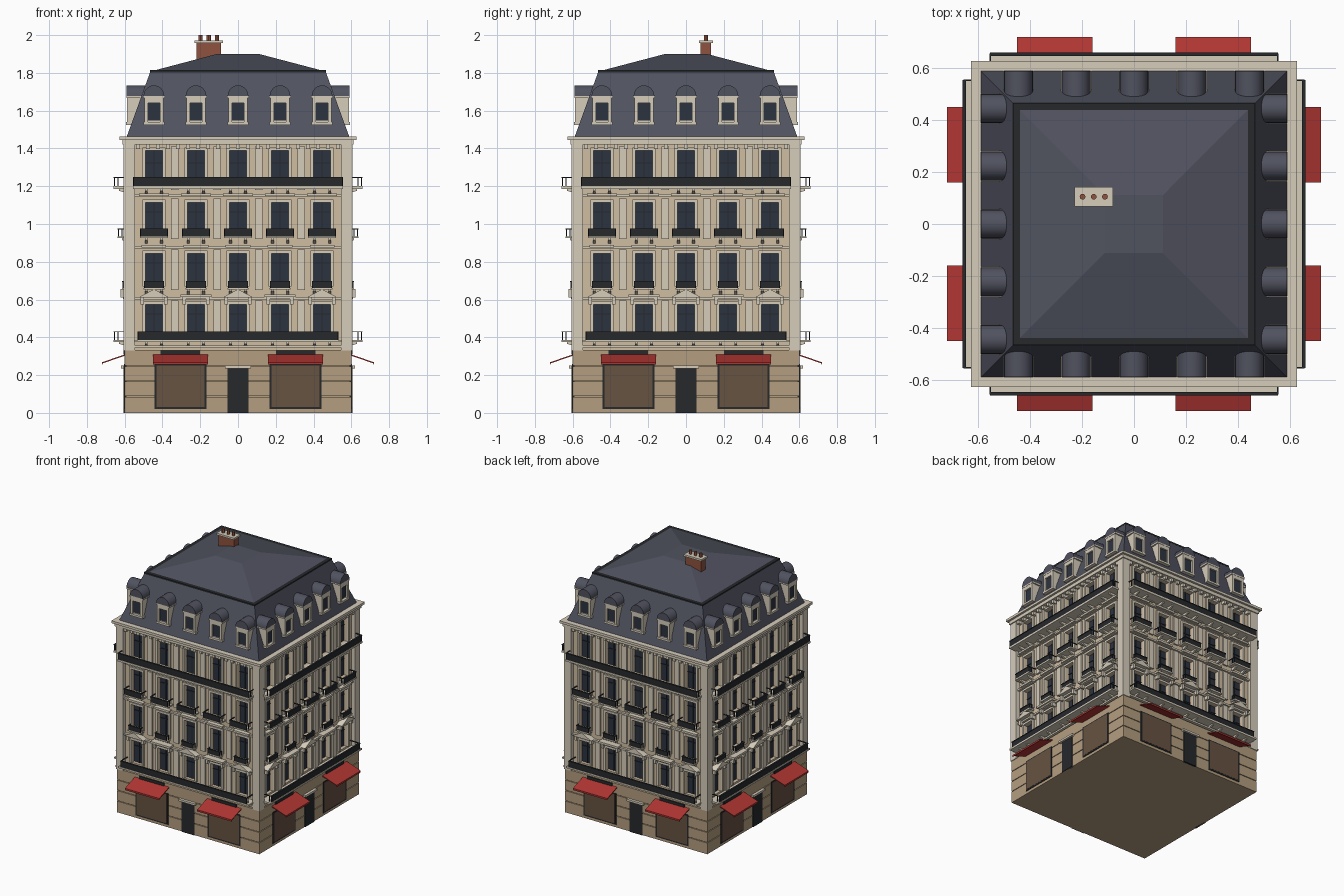
import bpy, bmesh
from math import pi, sin, cos
from mathutils import Matrix

if "Cube" in bpy.data.objects:
    bpy.data.objects.remove(bpy.data.objects["Cube"])

def mat(name, hexcol):
    m = bpy.data.materials.new(name)
    c = [int(hexcol[i:i + 2], 16) / 255 for i in (0, 2, 4)]
    m.diffuse_color = [((v + .055) / 1.055) ** 2.4 for v in c] + [1]
    m.use_nodes = True
    m.node_tree.nodes["Principled BSDF"].inputs["Base Color"].default_value = m.diffuse_color
    return m

STONE = mat("light stone", "d6cdbb")
WALL = mat("warm wall", "d0bda2")
BASE = mat("base stone", "b49e80")
SLATE = mat("slate", "50525f")
IRON = mat("iron", "26282b")
GLASS = mat("glass", "2c3340")
SHOP = mat("shop glass", "675342")
RED = mat("red canvas", "b03632")
BRICK = mat("brick", "8f523e")
parts = {}

def prism(name, material, pts, a, b, axis='D'):
    """Extrude a profile: axis 'D' = (x,z) profile outward, 'X' = (depth,z) profile sideways."""
    bm = parts.setdefault(name, (bmesh.new(), material))[0]
    put = (lambda p, t: (p[0], -t, p[1])) if axis == 'D' else (lambda p, t: (t, -p[0], p[1]))
    lo = [bm.verts.new(put(p, a)) for p in pts]
    hi = [bm.verts.new(put(p, b)) for p in pts]
    bm.faces.new(lo)
    bm.faces.new(hi[::-1])
    for i in range(len(pts)):
        j = (i + 1) % len(pts)
        bm.faces.new((lo[i], hi[i], hi[j], lo[j]))

def box(name, material, x0, x1, d0, d1, z0, z1):
    prism(name, material, [(x0, z0), (x1, z0), (x1, z1), (x0, z1)], d0, d1)

def bar(name, material, x, half, d0, d1, z0, z1):
    box(name, material, x - half, x + half, d0, d1, z0, z1)

def finish(name, sides):
    """Turn a collected part into an object, repeated around the building."""
    bm, material = parts.pop(name)
    src = bm.verts[:] + bm.edges[:] + bm.faces[:]
    for k in range(1, sides):
        new = bmesh.ops.duplicate(bm, geom=src)["geom"]
        bmesh.ops.rotate(bm, cent=(0, 0, 0), matrix=Matrix.Rotation(k * pi / 2, 3, 'Z'),
                         verts=[v for v in new if isinstance(v, bmesh.types.BMVert)])
    bmesh.ops.recalc_face_normals(bm, faces=bm.faces)
    me = bpy.data.meshes.new(name)
    bm.to_mesh(me)
    me.materials.append(material)
    ob = bpy.data.objects.new(name, me)
    bpy.context.collection.objects.link(ob)
    return ob

def railing(name, x, half, d, z0, z1):
    bar(name, IRON, x, half, d - .006, d, z0, z1)
    bar(name, IRON, x, half + .002, d - .01, d + .003, z1 - .005, z1)
    for s in (-1, 1):
        bar(name, IRON, x + s * half, .003, .575, d, z1 - .005, z1)
        bar(name, IRON, x + s * half, .003, d - .024, d - .019, z0, z1)

AXES = [-.445, -.2225, 0, .2225, .445]
FLOORS = [(.40, .575), (.67, .845), (.94, 1.115), (1.2, 1.39)]
W = .045

# Upper wall: bands between floors, strips between windows, corner piers
for z0, z1 in [(.33, .40), (.575, .67), (.845, .94), (1.115, 1.2), (1.39, 1.43)]:
    box("facade_wall", WALL, -.55, .55, .55, .575, z0, z1)
edges = [-.55] + [e for x in AXES for e in (x - W, x + W)] + [.55]
for z0, z1 in FLOORS:
    for a, b in zip(edges[::2], edges[1::2]):
        box("facade_wall", WALL, a, b, .55, .575, z0, z1)
box("corner_pier", STONE, -.605, -.545, .545, .605, .33, 1.43)

# Window surrounds, mullions, keystones and pilasters
for i, (z0, z1) in enumerate(FLOORS):
    for x in AXES:
        for s in (-1, 1):
            bar("window_surround", STONE, x + s * .053, .008, .575, .587, z0, z1 + .016)
        bar("window_surround", STONE, x, W, .575, .587, z1, z1 + .016)
        bar("window_mullion", IRON, x, .003, .55, .555, z0, z1)
        bar("window_mullion", IRON, x, W, .55, .555, z0 + .12, z0 + .125)
    for x in (-.334, -.111, .111, .334):
        bar("pilaster", STONE, x, .02, .575, .587, z0 - .02, z1 + .02)

# String courses
for z, d in [(.345, .605), (.60, .592), (.87, .592), (1.145, .592)]:
    bar("string_course", STONE, 0, .545, .57, d, z, z + .013)

# Pediments, hoods and their brackets
for i, x in enumerate(AXES):
    if i % 2 == 0:
        prism("pediment", STONE, [(x - .08, .612), (x + .08, .612), (x, .655)], .575, .622)
    else:
        bar("window_hood", STONE, x, .083, .575, .622, .613, .628)
        bar("window_hood", STONE, x, .073, .575, .61, .603, .613)
    bar("window_hood", STONE, x, .065, .575, .605, .875, .89)
    bar("window_hood", STONE, x, .08, .575, .605, 1.148, 1.162)
    for s in (-1, 1):
        bar("hood_bracket", STONE, x + s * .062, .009, .575, .607, .575, .613)

# Balconies with iron railings
bar("balcony_slab", STONE, 0, .55, .57, .66, .374, .386)
railing("long_railing", 0, .53, .657, .386, .432)
bar("balcony_slab", STONE, 0, .555, .57, .66, 1.186, 1.2)
railing("long_railing", 0, .553, .657, 1.2, 1.248)
for x in AXES:
    bar("balcony_slab", STONE, x, .055, .57, .615, .652, .662)
    railing("small_railing", x, .05, .612, .662, .697)
    bar("balcony_slab", STONE, x, .075, .57, .638, .925, .935)
    railing("small_railing", x, .072, .635, .935, .977)
    for s in (-1, 1):
        for z, d in [(.36, .63), (.64, .60), (.91, .615), (1.17, .63)]:
            prism("balcony_console", STONE, [(.575, z - .012), (d, z + .006), (d, z + .016), (.575, z + .016)],
                  x + s * .04 - .007, x + s * .04 + .007, 'X')

# Dentils under the main cornice
for i in range(21):
    bar("dentil", STONE, -.53 + i * .053, .01, .575, .603, 1.397, 1.42)

# Dormers: framed box, recessed pane, barrel roof
for x in AXES:
    bar("dormer_body", STONE, x, .047, .46, .572, 1.53, 1.68)
    bar("dormer_pane", GLASS, x, .034, .57, .576, 1.547, 1.645)
    for s in (-1, 1):
        bar("dormer_frame", STONE, x + s * .041, .009, .56, .588, 1.53, 1.665)
    bar("dormer_frame", STONE, x, .05, .56, .588, 1.64, 1.667)
    bar("dormer_frame", STONE, x, .055, .55, .592, 1.525, 1.54)
    bar("dormer_frame", STONE, x, .058, .50, .59, 1.667, 1.677)
    arc = [(x + .055 * cos(a * pi / 12), 1.677 + .057 * sin(a * pi / 12)) for a in range(13)]
    prism("dormer_roof", SLATE, arc, .46, .59)

# Ground floor courses
for z0, z1 in [(0, .085), (.09, .165), (.17, .245), (.25, .333)]:
    box("stone_course", BASE, -.6, .6, .55, .6, z0, z1)

# Shopfronts, awnings and door
for x in (-.305, .305):
    bar("shop_frame", IRON, x, .138, .59, .604, .02, .258)
    bar("shop_window", SHOP, x, .127, .6, .6055, .03, .25)
    bar("shop_sign", IRON, x, .105, .59, .607, .308, .33)
    prism("awning", RED, [(.598, .31), (.72, .268), (.72, .255), (.717, .255), (.717, .262), (.598, .303)],
          x - .145, x + .145, 'X')
bar("door", IRON, 0, .055, .59, .605, 0, .235)
bar("door_lintel", STONE, 0, .07, .59, .62, .235, .25)

# Repeat everything above on the four sides
for name in list(parts):
    finish(name, 4)

# Central cores, cornice and roof kerb
bar("ground_core", BASE, 0, .592, -.592, .592, 0, .33)
bar("glass_core", GLASS, 0, .55, -.55, .55, .33, 1.44)
bar("cornice", STONE, 0, .612, -.612, .612, 1.42, 1.445)
bar("cornice", STONE, 0, .628, -.628, .628, 1.445, 1.463)
bar("roof_kerb", IRON, 0, .467, -.467, .467, 1.803, 1.814)

# Brick chimney stack with stone cap
box("chimney", BRICK, -.22, -.09, -.132, -.078, 1.8, 1.96)
box("chimney_cap", STONE, -.23, -.08, -.142, -.068, 1.958, 1.972)
for name in list(parts):
    finish(name, 1)

# Mansard and low hipped top
def frustum(name, h0, h1, z0, z1):
    bpy.ops.mesh.primitive_cone_add(vertices=4, radius1=h0 * 2 ** .5, radius2=h1 * 2 ** .5,
                                    depth=z1 - z0, location=(0, 0, (z0 + z1) / 2), rotation=(0, 0, pi / 4))
    ob = bpy.context.object
    ob.name = name
    ob.data.materials.append(SLATE)

frustum("mansard_roof", .59, .463, 1.46, 1.81)
frustum("roof_top", .447, .112, 1.812, 1.90)

# Chimney pots
for x in (-.198, -.155, -.112):
    bpy.ops.mesh.primitive_cylinder_add(vertices=12, radius=.011, depth=.03, location=(x, .105, 1.985))
    pot = bpy.context.object
    pot.name = "chimney_pot"
    pot.data.materials.append(BRICK)
    bpy.ops.object.shade_smooth_by_angle()

bpy.ops.object.select_all(action='DESELECT')
roof = bpy.data.objects["dormer_roof"]
roof.select_set(True)
bpy.context.view_layer.objects.active = roof
bpy.ops.object.shade_smooth_by_angle()
